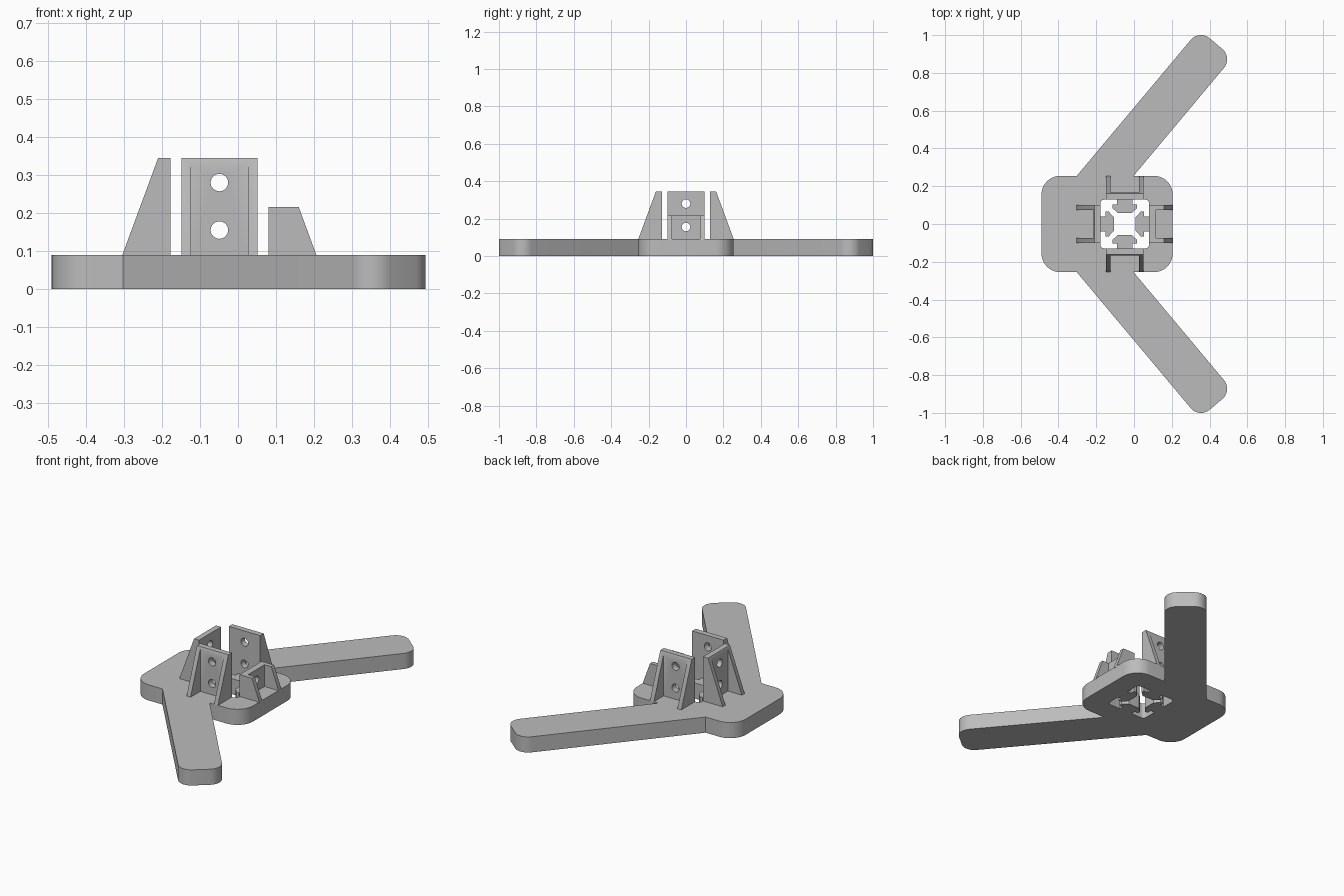
import bpy
import bmesh
import math
from mathutils import Vector, Matrix

cube = bpy.data.objects.get("Cube")
if cube:
    bpy.data.objects.remove(cube, do_unlink=True)

grey = bpy.data.materials.new("plain_grey")
grey.use_nodes = True
grey.diffuse_color = (0.5, 0.5, 0.5, 1)
grey.node_tree.nodes["Principled BSDF"].inputs["Base Color"].default_value = (0.5, 0.5, 0.5, 1)

BASE_TOP = 0.09
SOCKET_X = -0.049   # centre of the square socket
SOCKET = 0.129      # half width of the socket


def add_object(name, mesh):
    ob = bpy.data.objects.new(name, mesh)
    bpy.context.collection.objects.link(ob)
    return ob


def fillet(corners, steps=10):
    """Round each (x, y, radius) corner of a closed outline."""
    out = []
    for i, (x, y, r) in enumerate(corners):
        p = Vector((x, y))
        if r == 0:
            out.append(p)
            continue
        a = (Vector(corners[i - 1][:2]) - p).normalized()
        b = (Vector(corners[(i + 1) % len(corners)][:2]) - p).normalized()
        half = a.angle(b) / 2
        centre = p + (a + b).normalized() * (r / math.sin(half))
        start = p + a * (r / math.tan(half)) - centre
        end = p + b * (r / math.tan(half)) - centre
        sweep = start.angle_signed(end)
        for k in range(steps + 1):
            out.append(centre + Matrix.Rotation(-sweep * k / steps, 2) @ start)
    return out


def prism(bm, points, offset):
    """Extrude a flat loop of points by an offset."""
    face = bm.faces.new([bm.verts.new(p) for p in points])
    new = bmesh.ops.extrude_face_region(bm, geom=[face])["geom"]
    bmesh.ops.translate(bm, vec=offset, verts=[v for v in new if isinstance(v, bmesh.types.BMVert)])
    bmesh.ops.recalc_face_normals(bm, faces=bm.faces)


def mesh_from(bm, name):
    me = bpy.data.meshes.new(name)
    bm.to_mesh(me)
    bm.free()
    return me


def finish(ob):
    ob.data.materials.clear()
    ob.data.materials.append(grey)
    bpy.ops.object.select_all(action='DESELECT')
    ob.select_set(True)
    bpy.context.view_layer.objects.active = ob
    bpy.ops.object.shade_smooth_by_angle(angle=math.radians(30))


# Base plate outline: rounded body with two swept arms, mirrored in y
side = [(0.205, 0.255, 0.1), (-0.002, 0.255, 0), (0.522, 0.881, 0.07),
        (0.346, 1.029, 0.07), (-0.303, 0.255, 0), (-0.49, 0.255, 0.1)]
outline = fillet(side + [(x, -y, r) for x, y, r in reversed(side)])

# Socket outline: square hole with a T-shaped key on each side
quarter = [(SOCKET, -0.04, 0), (0.103, -0.04, 0), (0.103, -0.066, 0), (0.085, -0.066, 0),
           (0.058, -0.036, 0), (0.058, 0.036, 0), (0.085, 0.066, 0), (0.103, 0.066, 0),
           (0.103, 0.04, 0), (SOCKET, 0.04, 0), (SOCKET, SOCKET, 0.02)]
socket = []
for turn in range(4):
    rot = Matrix.Rotation(math.pi / 2 * turn, 2)
    for x, y, r in quarter:
        p = rot @ Vector((x, y))
        socket.append((p.x + SOCKET_X, p.y, r))

# Base plate as a filled, extruded 2D curve
curve = bpy.data.curves.new("base_outline", 'CURVE')
curve.dimensions = '2D'
curve.fill_mode = 'BOTH'
curve.extrude = BASE_TOP / 2
for loop in (outline, fillet(socket, 5)):
    spline = curve.splines.new('POLY')
    spline.points.add(len(loop) - 1)
    for point, p in zip(spline.points, loop):
        point.co = (p.x, p.y, 0, 1)
    spline.use_cyclic_u = True
outline_ob = add_object("base_outline", curve)
bpy.context.view_layer.update()
base_mesh = bpy.data.meshes.new_from_object(
    outline_ob.evaluated_get(bpy.context.evaluated_depsgraph_get()))
bpy.data.objects.remove(outline_ob, do_unlink=True)
base_mesh.transform(Matrix.Translation((0, 0, BASE_TOP / 2)))
bm = bmesh.new()
bm.from_mesh(base_mesh)
bmesh.ops.remove_doubles(bm, verts=bm.verts, dist=0.0001)
bmesh.ops.recalc_face_normals(bm, faces=bm.faces)
bm.to_mesh(base_mesh)
bm.free()
finish(add_object("base_plate", base_mesh))


def bracket(name, top, hole_heights, angle):
    """Upright plate with two sloped ribs and screw holes, facing +x before turning."""
    low, foot, tip, full = 0.085, 0.255, 0.161, 0.345
    reach = foot + (tip - foot) * (top - BASE_TOP) / (full - BASE_TOP)
    profile = [(SOCKET, low), (foot, low), (foot, BASE_TOP), (reach, top), (SOCKET, top)]
    bm = bmesh.new()
    prism(bm, [(x, -0.1, z) for x, z in profile], (0, 0.2, 0))
    ob = add_object(name, mesh_from(bm, name))

    # Pocket between the ribs
    bm = bmesh.new()
    prism(bm, [(x, -0.075, z) for x, z in ((0.166, 0.05), (0.4, 0.05), (0.4, 0.5), (0.166, 0.5))],
          (0, 0.15, 0))
    cutters = [add_object("pocket_cutter", mesh_from(bm, "pocket_cutter"))]

    # Screw holes
    for z in hole_heights:
        bm = bmesh.new()
        bmesh.ops.create_cone(bm, cap_ends=True, segments=32, radius1=0.023, radius2=0.023, depth=0.3,
                              matrix=Matrix.Translation((0.15, 0, z)) @ Matrix.Rotation(math.pi / 2, 4, 'Y'))
        cutters.append(add_object("hole_cutter", mesh_from(bm, "hole_cutter")))

    for cutter in cutters:
        cutter.hide_render = True
        mod = ob.modifiers.new("cut", 'BOOLEAN')
        mod.operation = 'DIFFERENCE'
        mod.solver = 'EXACT'
        mod.object = cutter
    bpy.context.view_layer.update()
    ob_eval = ob.evaluated_get(bpy.context.evaluated_depsgraph_get())
    cut_mesh = bpy.data.meshes.new_from_object(ob_eval)
    ob.modifiers.clear()
    ob.data = cut_mesh
    for cutter in cutters:
        bpy.data.objects.remove(cutter, do_unlink=True)
    cut_mesh.transform(Matrix.Translation((SOCKET_X, 0, 0)) @ Matrix.Rotation(angle, 4, 'Z'))
    finish(ob)


# Three tall brackets and one short one around the socket
bracket("left_short_bracket", 0.216, [0.155], 0)
bracket("back_bracket", 0.345, [0.155, 0.28], math.pi / 2)
bracket("right_bracket", 0.345, [0.155, 0.28], math.pi)
bracket("front_bracket", 0.345, [0.155, 0.28], -math.pi / 2)
